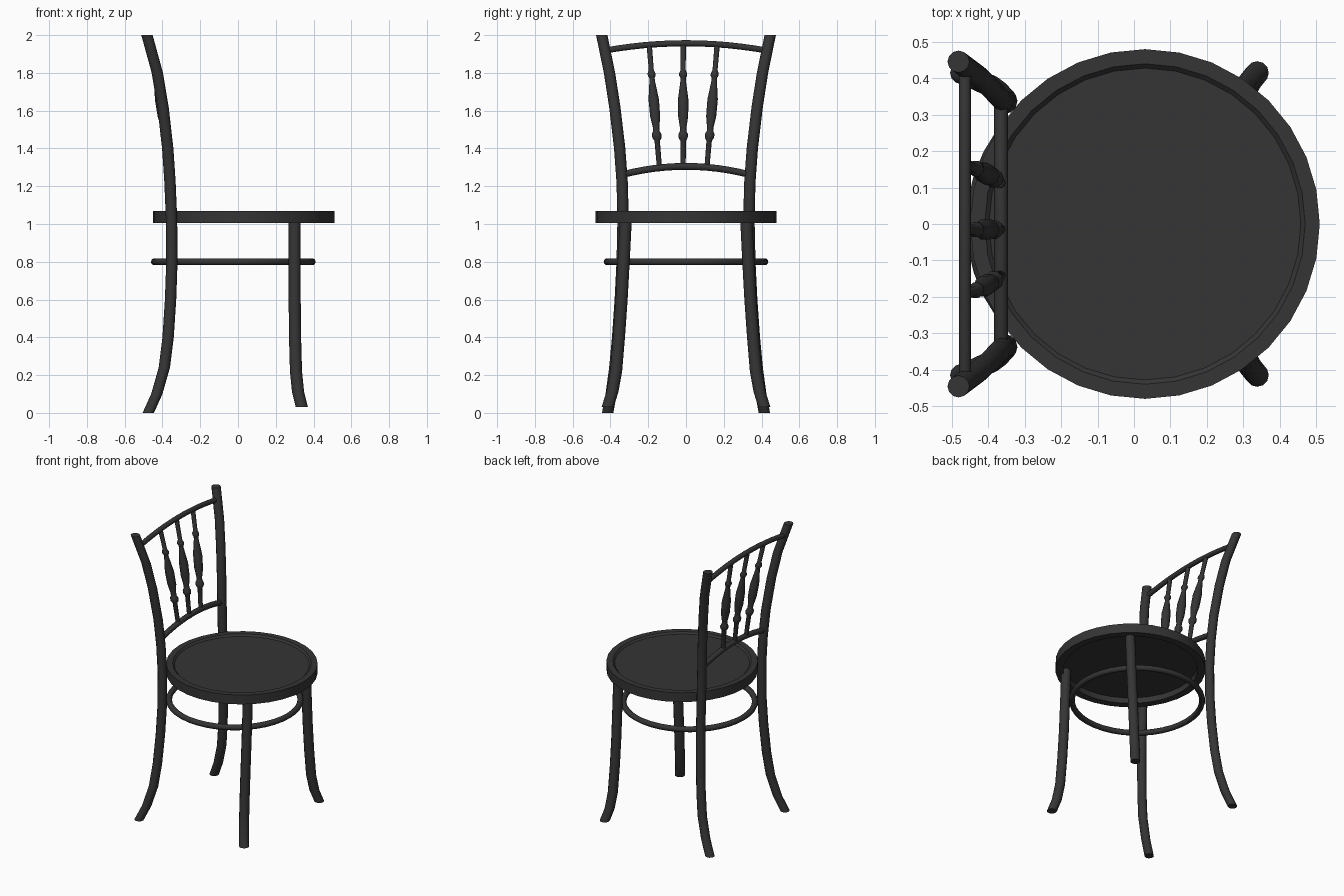
import bpy, bmesh, math
from mathutils import Vector

if "Cube" in bpy.data.objects:
    bpy.data.objects.remove(bpy.data.objects["Cube"])

dark = bpy.data.materials.new("dark_wood")
dark.diffuse_color = (0.035, 0.035, 0.035, 1)
dark.use_nodes = True
dark.node_tree.nodes["Principled BSDF"].inputs["Base Color"].default_value = dark.diffuse_color


def finish(obj, angle=40):
    obj.data.materials.append(dark)
    bpy.ops.object.select_all(action='DESELECT')
    obj.select_set(True)
    bpy.context.view_layer.objects.active = obj
    bpy.ops.object.shade_smooth_by_angle(angle=math.radians(angle))
    return obj


def loft(name, path, radii, axis='Z', sides=12, closed=False, mirror=False):
    """Stack round rings (perpendicular to axis) along a path of points."""
    bm = bmesh.new()
    rings = []
    for p, r in zip(path, radii):
        ring = []
        for i in range(sides):
            a = math.tau * i / sides
            u, v = r * math.cos(a), r * math.sin(a)
            off = (u, v, 0) if axis == 'Z' else (u, 0, v)
            ring.append(bm.verts.new(Vector(p) + Vector(off)))
        rings.append(ring)
    pairs = list(zip(rings, rings[1:]))
    if closed:
        pairs.append((rings[-1], rings[0]))
    else:
        bm.faces.new(rings[0])
        bm.faces.new(rings[-1])
    for a, b in pairs:
        for i in range(sides):
            j = (i + 1) % sides
            bm.faces.new((a[i], a[j], b[j], b[i]))
    bmesh.ops.recalc_face_normals(bm, faces=bm.faces)
    mesh = bpy.data.meshes.new(name)
    bm.to_mesh(mesh)
    bm.free()
    obj = bpy.data.objects.new(name, mesh)
    bpy.context.collection.objects.link(obj)
    if mirror:
        obj.modifiers.new("Mirror", 'MIRROR').use_axis = (False, True, False)
    return finish(obj)


# Seat: turned disc with a recessed panel above and a hollow below
profile = [(0.43, 1.045), (0.43, 1.005), (0.48, 1.005), (0.48, 1.07),
           (0.44, 1.07), (0.428, 1.058)]
loft("seat", [(0.03, 0, z) for r, z in profile], [r for r, z in profile], sides=32)

# Back legs running up into the back posts
back = [(-0.475, 0.415, 0), (-0.43, 0.396, 0.1), (-0.39, 0.377, 0.24),
        (-0.37, 0.362, 0.4), (-0.357, 0.348, 0.6), (-0.35, 0.338, 0.8),
        (-0.352, 0.333, 1.03), (-0.36, 0.338, 1.22), (-0.372, 0.351, 1.4),
        (-0.397, 0.377, 1.62), (-0.427, 0.405, 1.8), (-0.482, 0.446, 2.0)]
loft("back_leg", back, [0.03] * len(back), mirror=True)

# Front legs
front = [(0.338, 0.415, 0.03), (0.318, 0.39, 0.11), (0.307, 0.37, 0.22),
         (0.302, 0.355, 0.4), (0.30, 0.341, 0.6), (0.30, 0.33, 0.8), (0.30, 0.318, 1.04)]
loft("front_leg", front, [0.032] * len(front), mirror=True)

# Hoop stretcher
bpy.ops.mesh.primitive_torus_add(location=(-0.025, 0, 0.8), major_radius=0.417,
                                 minor_radius=0.019, major_segments=40, minor_segments=10)
hoop = bpy.context.object
hoop.name = "hoop_stretcher"
finish(hoop)


# Bowed back rails
def rail(name, x, half, z_end, z_mid, r):
    ts = [i / 6 for i in range(-6, 7)]
    path = [(x, half * t, z_mid - (z_mid - z_end) * t * t) for t in ts]
    loft(name, path, [r] * len(path), axis='Y', sides=10)


rail("top_rail", -0.464, 0.43, 1.918, 1.957, 0.017)
rail("lower_rail", -0.365, 0.335, 1.262, 1.305, 0.019)

# Turned spindles: height and radius
turning = [(1.29, 0.014), (1.44, 0.015), (1.455, 0.025), (1.475, 0.027), (1.492, 0.018),
           (1.51, 0.018), (1.57, 0.028), (1.66, 0.029), (1.76, 0.015), (1.775, 0.015),
           (1.785, 0.022), (1.798, 0.022), (1.815, 0.014), (1.95, 0.015)]
for k, name in ((-1, "spindle_left"), (0, "spindle_middle"), (1, "spindle_right")):
    path = []
    for z, r in turning:
        t = (z - 1.29) / 0.66
        x = -0.365 - 0.06 * t - 0.04 * t * t
        path.append((x, -0.015 + k * (0.125 + 0.055 * t), z))
    loft(name, path, [r for z, r in turning], sides=10)
